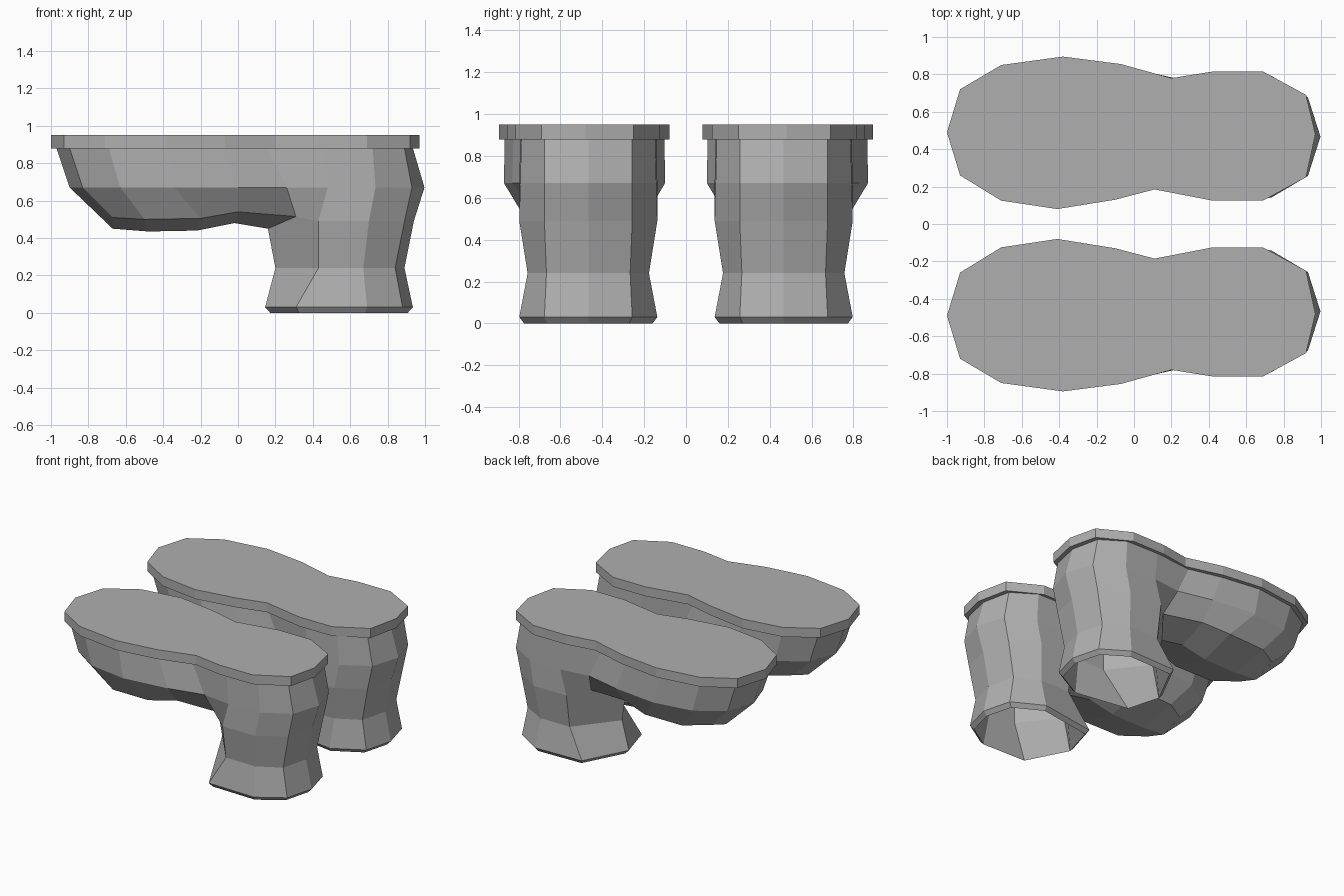
import bpy, bmesh

if "Cube" in bpy.data.objects:
    bpy.data.objects.remove(bpy.data.objects["Cube"])

# One dark grey for everything
grey = bpy.data.materials.new("dark_grey")
grey.diffuse_color = (.43, .43, .43, 1)
grey.use_nodes = True
grey.node_tree.nodes["Principled BSDF"].inputs["Base Color"].default_value = grey.diffuse_color


def finish(bm, name):
    bmesh.ops.remove_doubles(bm, verts=bm.verts, dist=0.0005)
    bmesh.ops.recalc_face_normals(bm, faces=bm.faces)
    mesh = bpy.data.meshes.new(name)
    bm.to_mesh(mesh)
    bm.free()
    mesh.materials.append(grey)
    ob = bpy.data.objects.new(name, mesh)
    bpy.context.collection.objects.link(ob)
    # second boot mirrored across the y = 0 plane
    mod = ob.modifiers.new("pair", 'MIRROR')
    mod.use_axis = (False, True, False)
    mod.use_mirror_merge = False
    return ob


# Sole: extruded plan outline
outline = [(-1, .49), (-.93, .72), (-.71, .85), (-.38, .895), (-.07, .855), (.2, .78),
           (.42, .815), (.69, .815), (.92, .69), (.97, .48), (.92, .25), (.69, .125),
           (.42, .125), (.11, .185), (-.1, .13), (-.41, .08), (-.71, .125), (-.93, .26)]
bm = bmesh.new()
base = bm.faces.new([bm.verts.new((x, y, .88)) for x, y in outline])
ext = bmesh.ops.extrude_face_region(bm, geom=[base], use_keep_orig=True)
bmesh.ops.translate(bm, vec=(0, 0, .07),
                    verts=[g for g in ext["geom"] if isinstance(g, bmesh.types.BMVert)])
finish(bm, "sole")


def level(z, pts):
    return [(x, h, z) for x, h in pts]


# Half sections of the boot as (x, half width), listed toe to heel
welt = level(.88, [(-.97, 0), (-.90, .215), (-.69, .34), (-.38, .382), (-.08, .34), (.16, .28),
                   (.46, .325), (.72, .32), (.89, .21), (.935, 0)])
bulge = level(.67, [(-.90, 0), (-.83, .21), (-.63, .34), (-.34, .385), (0, .345), (.26, .285),
                    (.48, .33), (.735, .325), (.93, .21), (.997, 0)])
instep = [(-.67, .17, .51), (-.5, .275, .50), (-.2, .285, .505), (0, .24, .54), (.31, .19, .515)]
spine = [(-.67, 0, .45), (-.48, 0, .435), (-.22, 0, .44), (-.02, 0, .48), (.16, 0, .45)]
ankle = level(.49, [(.43, .33), (.70, .33), (.89, .21), (.94, 0)])
calf = level(.24, [(.2, 0), (.43, .29), (.67, .29), (.84, .2), (.89, 0)])
# The cuff is slightly twisted: its front corner differs outside / inside
cuffs = {1: level(.03, [(.145, 0), (.31, .32), (.69, .33), (.88, .21), (.935, 0)]),
         -1: level(.03, [(.145, 0), (.22, .26), (.66, .33), (.88, .21), (.935, 0)])}


def shrunk(ring, z, k):
    return [(.54 + (x - .54) * k, h * k, z) for x, h, _ in ring]


def place(x, h, z, side):
    # the foot sits a little further out than the shaft
    centre = .485 if z > .4 and x < .4 else .467
    # the inner waist lies nearer the toe and is narrower
    if side < 0 and z > .6 and -.1 < x < .3:
        x, h = x - .07, h * .94
    return (x, centre + side * h, z)


bm = bmesh.new()
for side, cuff in cuffs.items():
    def face(*pts):
        bm.faces.new([bm.verts.new(place(*p, side)) for p in pts])

    def strip(a, b):
        for i in range(len(a) - 1):
            face(a[i], a[i + 1], b[i + 1], b[i])

    rim = shrunk(cuff, 0, .93)
    lining = shrunk(calf, .24, .92)
    lining_end = [(x, h, .39) for x, h, _ in lining]

    # Foot
    strip(welt, bulge)
    face(bulge[0], bulge[1], instep[0], spine[0])
    strip(bulge[1:6], instep)
    strip(instep, spine)
    # Heel and shaft
    face(bulge[5], bulge[6], ankle[0], instep[4])
    strip(bulge[6:], ankle)
    face(ankle[0], instep[4], spine[4], calf[0], calf[1])
    strip(ankle, calf[1:])
    # Open cuff with lining
    strip(calf, cuff)
    strip(cuff, rim)
    strip(rim, lining)
    strip(lining, lining_end)
    face(*lining_end)
finish(bm, "boot_upper")
